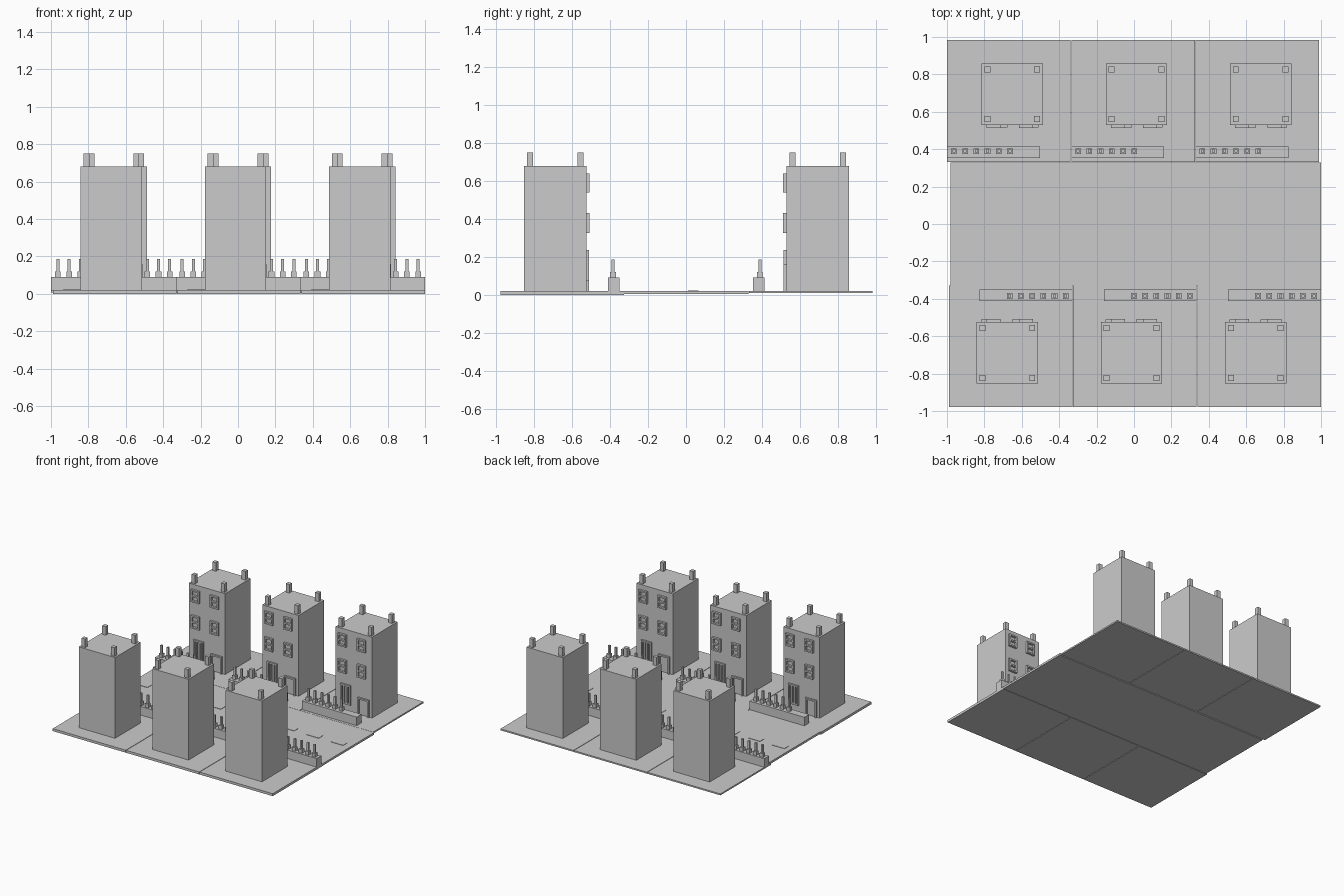
import bpy, bmesh

if "Cube" in bpy.data.objects:
    bpy.data.objects.remove(bpy.data.objects["Cube"])


def build(name, boxes, origin=(0, 0), s=1):
    """One mesh from boxes (x0, x1, y0, y1, z0, z1); s=-1 turns it half round."""
    bm = bmesh.new()
    for x0, x1, y0, y1, z0, z1 in boxes:
        r = bmesh.ops.create_cube(bm, size=1)
        for v in r["verts"]:
            x = x0 + (v.co.x + 0.5) * (x1 - x0)
            y = y0 + (v.co.y + 0.5) * (y1 - y0)
            z = z0 + (v.co.z + 0.5) * (z1 - z0)
            v.co = (origin[0] + s * x, origin[1] + s * y, z)
    me = bpy.data.meshes.new(name)
    bm.to_mesh(me)
    bm.free()
    ob = bpy.data.objects.new(name, me)
    bpy.context.collection.objects.link(ob)
    return ob


WALL = -0.165   # local y of the facade
T = 0.012       # frame bar thickness


def frame(x0, x1, z0, z1, rows=1, cols=1, sill=True, depth=0.014):
    """Bars of a window or door frame on the facade."""
    y0, y1 = WALL - depth, WALL + 0.002
    out = [(x0, x0 + T, y0, y1, z0, z1), (x1 - T, x1, y0, y1, z0, z1),
           (x0 + T, x1 - T, y0, y1, z1 - T, z1)]
    if sill:
        out.append((x0 + T, x1 - T, y0, y1, z0, z0 + T))
    for i in range(1, rows):
        z = z0 + (z1 - z0) * i / rows
        out.append((x0 + T, x1 - T, y0, y1, z - T / 2, z + T / 2))
    for i in range(1, cols):
        x = x0 + (x1 - x0) * i / cols
        out.append((x - T / 2, x + T / 2, y0, y1, z0 + T, z1 - T))
    return out


def plot(tag, cx, cy, s, zb):
    o = (cx, cy)
    # paving slab
    build("slab_" + tag, [(-0.348, 0.312, -0.362, 0.289, zb, 0.02)], o, s)
    # tower block and corner chimneys
    build("tower_" + tag, [(-0.164, 0.164, WALL, 0.164, 0.015, 0.68)], o, s)
    build("chimneys_" + tag,
          [(x - 0.016, x + 0.016, y - 0.016, y + 0.016, 0.675, 0.75)
           for x in (-0.133, 0.133) for y in (-0.133, 0.133)], o, s)
    # upper windows
    bars = []
    for z0, z1 in ((0.325, 0.43), (0.54, 0.64)):
        for x in (-0.137, 0.036):
            bars += frame(x, x + 0.075, z0, z1, rows=2, depth=0.017)
    build("windows_" + tag, bars, o, s)
    # tall ground-floor window and door
    build("tall_window_" + tag, frame(-0.115, -0.025, 0.075, 0.235, cols=3), o, s)
    build("door_" + tag, frame(0.04, 0.14, 0.02, 0.16, sill=False), o, s)
    # garden wall with a row of two-step posts
    build("garden_wall_" + tag, [(-0.348, 0.148, -0.34, -0.279, 0.015, 0.09)], o, s)
    posts = []
    for i in range(6):
        x, y = -0.312 + 0.06 * i, -0.305
        posts.append((x - 0.015, x + 0.015, y - 0.015, y + 0.015, 0.085, 0.12))
        posts.append((x - 0.008, x + 0.008, y - 0.008, y + 0.008, 0.12, 0.187))
    build("posts_" + tag, posts, o, s)


for i in range(3):
    dx = 0.664 * i
    plot("back_%d" % i, -0.651 + dx, 0.694, 1, 0.008)
    plot("front_%d" % i, -0.677 + dx, -0.69, -1, 0.0)

# road between the rows, with a broken centre line
build("road", [(-0.98, 1.0, -0.33, 0.33, 0.003, 0.02)])
build("road_dashes", [(x - 0.055, x + 0.055, 0.01, 0.065, 0.018, 0.023)
                      for x in [-0.88 + 0.221 * k for k in range(9)]])
